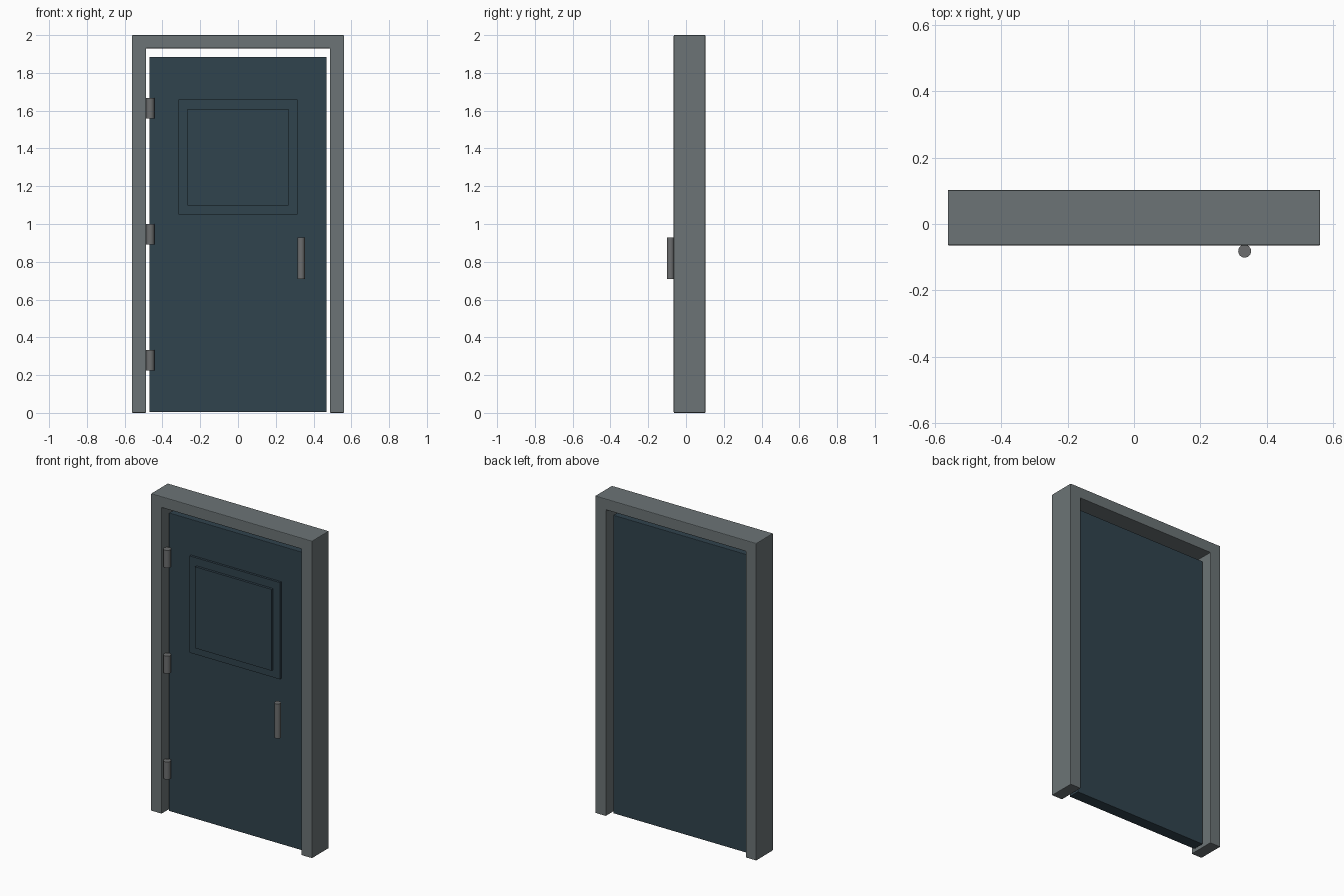
import bpy, bmesh, math

if "Cube" in bpy.data.objects:
    bpy.data.objects.remove(bpy.data.objects["Cube"])


def material(name, rgb):
    m = bpy.data.materials.new(name)
    m.diffuse_color = (*rgb, 1.0)
    m.use_nodes = True
    m.node_tree.nodes["Principled BSDF"].inputs["Base Color"].default_value = m.diffuse_color
    return m


FRAME = material("frame grey", (0.150, 0.175, 0.182))
DOOR = material("dark slate blue", (0.030, 0.056, 0.075))
METAL = material("hardware grey", (0.150, 0.155, 0.157))


def finish(bm, name, mat, bevel=0.0, smooth=False):
    bmesh.ops.recalc_face_normals(bm, faces=bm.faces)
    mesh = bpy.data.meshes.new(name)
    bm.to_mesh(mesh)
    bm.free()
    obj = bpy.data.objects.new(name, mesh)
    bpy.context.collection.objects.link(obj)
    mesh.materials.append(mat)
    if bevel:
        mod = obj.modifiers.new("soft edges", 'BEVEL')
        mod.width = bevel
        mod.segments = 2
    if smooth:
        bpy.context.view_layer.objects.active = obj
        obj.select_set(True)
        bpy.ops.object.shade_smooth_by_angle(angle=math.radians(40))
        obj.select_set(False)
    return obj


def extrude_profile(name, points, y0, y1, mat, bevel):
    """Closed x/z outline pushed from y0 to y1."""
    bm = bmesh.new()
    face = bm.faces.new([bm.verts.new((x, y0, z)) for x, z in points])
    ext = bmesh.ops.extrude_face_region(bm, geom=[face])
    for v in ext["geom"]:
        if isinstance(v, bmesh.types.BMVert):
            v.co.y = y1
    return finish(bm, name, mat, bevel)


def slab(name, half_w, z0, z1, y0, y1, mat, bevel):
    pts = [(-half_w, z0), (half_w, z0), (half_w, z1), (-half_w, z1)]
    return extrude_profile(name, pts, y0, y1, mat, bevel)


def rod(name, x, y, z0, z1, radius):
    bm = bmesh.new()
    bmesh.ops.create_cone(bm, cap_ends=True, segments=24, radius1=radius,
                          radius2=radius, depth=z1 - z0)
    bmesh.ops.translate(bm, verts=bm.verts, vec=(x, y, (z0 + z1) / 2))
    return finish(bm, name, METAL, smooth=True)


# Frame: one upside-down U
right = [(0.487, 1.93), (0.487, 0.0), (0.562, 0.0), (0.562, 2.0)]
left = [(-x, z) for x, z in reversed(right)]
extrude_profile("door_frame", right + left, -0.065, 0.103, FRAME, 0.004)

# Door leaf, recessed evenly from the front and back of the frame
slab("door_leaf", 0.469, 0.005, 1.885, -0.018, 0.056, DOOR, 0.003)

# Stepped raised panel on the front
slab("panel_border", 0.315, 1.05, 1.66, -0.032, 0.0, DOOR, 0.0)
slab("panel_centre", 0.267, 1.097, 1.61, -0.047, 0.0, DOOR, 0.0)

# Pull handle, standing clear of the door
rod("pull_handle", 0.334, -0.082, 0.71, 0.928, 0.0195)

# Hinge barrels
for i, z in enumerate((0.279, 0.946, 1.613)):
    rod(f"hinge_{i + 1}", -0.465, -0.041, z - 0.055, z + 0.055, 0.0225)
